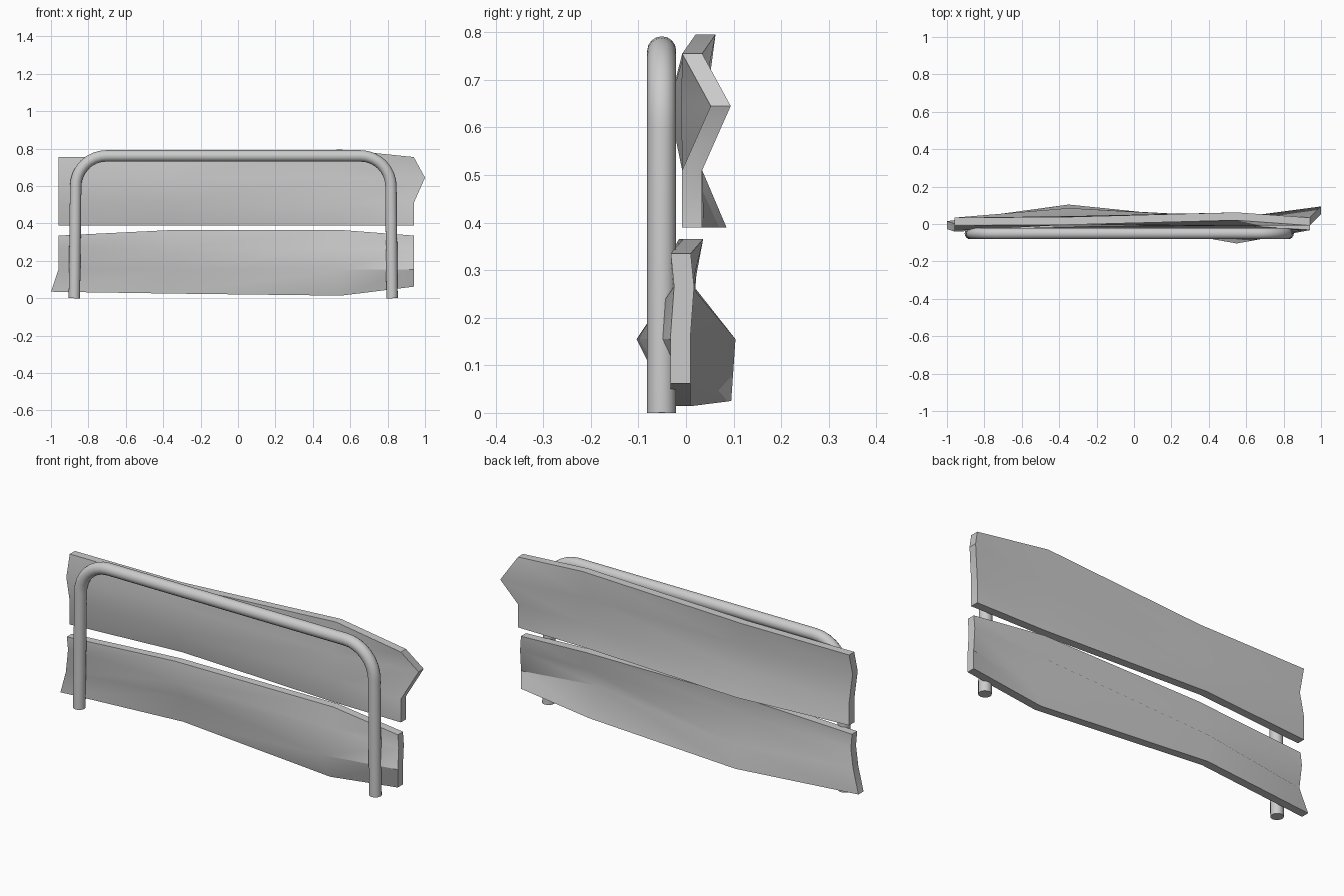
import bpy, bmesh
from math import sin, cos, pi, radians

if "Cube" in bpy.data.objects:
    bpy.data.objects.remove(bpy.data.objects["Cube"])

THICK = 0.042


def finish(obj):
    bpy.ops.object.select_all(action='DESELECT')
    obj.select_set(True)
    bpy.context.view_layer.objects.active = obj
    bpy.ops.object.shade_smooth_by_angle(angle=radians(35))


def plank(name, xs, zs, ys, ends):
    """Warped board: zs and ys hold one list per column, bottom to top; ys is the front face.
    ends overrides x of single (column, row) corners."""
    bm = bmesh.new()
    front = [[bm.verts.new((ends.get((c, r), x), ys[c][r], zs[c][r]))
              for r in range(4)] for c, x in enumerate(xs)]
    for c in range(len(xs) - 1):
        for r in range(3):
            bm.faces.new((front[c][r], front[c + 1][r], front[c + 1][r + 1], front[c][r + 1]))
    # back face and rim
    out = bmesh.ops.extrude_face_region(bm, geom=bm.faces[:])
    moved = [g for g in out['geom'] if isinstance(g, bmesh.types.BMVert)]
    bmesh.ops.translate(bm, vec=(0, THICK, 0), verts=moved)
    if not any(f.normal.y < 0 for f in bm.faces) or len(bm.faces) < 30:
        # keep the front skin when the extrusion consumed it
        bm.edges.ensure_lookup_table()
        rim = [e for e in bm.edges if e.is_boundary]
        if rim:
            for c in range(len(xs) - 1):
                for r in range(3):
                    q = (front[c][r], front[c + 1][r], front[c + 1][r + 1], front[c][r + 1])
                    if all(v.is_valid for v in q) and not bm.faces.get(q):
                        bm.faces.new(q)
    bmesh.ops.recalc_face_normals(bm, faces=bm.faces[:])
    mesh = bpy.data.meshes.new(name)
    bm.to_mesh(mesh)
    bm.free()
    obj = bpy.data.objects.new(name, mesh)
    bpy.context.collection.objects.link(obj)
    finish(obj)


columns = [-0.96, -0.35, 0.55, 0.94]

# Upper board
plank("upper_board", columns,
      [[0.39, 0.51, 0.645, 0.755], [0.39, 0.51, 0.645, 0.755],
       [0.39, 0.51, 0.645, 0.795], [0.39, 0.51, 0.645, 0.755]],
      [[-0.008, -0.008, -0.036, -0.008], [0.043, -0.008, 0.0, -0.004],
       [-0.004, -0.008, -0.01, 0.02], [-0.008, -0.008, 0.052, -0.008]],
      {(3, 2): 1.0})

# Lower board
plank("lower_board", columns,
      [[0.035, 0.155, 0.265, 0.335], [0.025, 0.155, 0.265, 0.365],
       [0.014, 0.155, 0.265, 0.365], [0.062, 0.155, 0.265, 0.335]],
      [[-0.027, -0.04, -0.022, -0.032], [0.053, 0.062, -0.025, -0.015],
       [-0.033, -0.104, -0.03, -0.006], [-0.033, -0.033, -0.025, -0.032]],
      {(0, 0): -1.0})

# Bent tube frame
path = [(-0.875, 0.0)]
for cx, start in ((-0.705, pi), (0.655, pi / 2)):
    for i in range(9):
        a = start - i * pi / 16
        path.append((cx + 0.163 * cos(a), 0.598 + 0.163 * sin(a)))
path.append((0.824, 0.0))
curve = bpy.data.curves.new("tube_frame", 'CURVE')
curve.dimensions = '3D'
curve.bevel_depth = 0.0305
curve.bevel_resolution = 6
curve.use_fill_caps = True
spline = curve.splines.new('POLY')
spline.points.add(len(path) - 1)
for p, (x, z) in zip(spline.points, path):
    p.co = (x, -0.051, z, 1)
frame = bpy.data.objects.new("tube_frame", curve)
bpy.context.collection.objects.link(frame)
bpy.ops.object.select_all(action='DESELECT')
frame.select_set(True)
bpy.context.view_layer.objects.active = frame
bpy.ops.object.convert(target='MESH')
finish(bpy.context.view_layer.objects.active)
